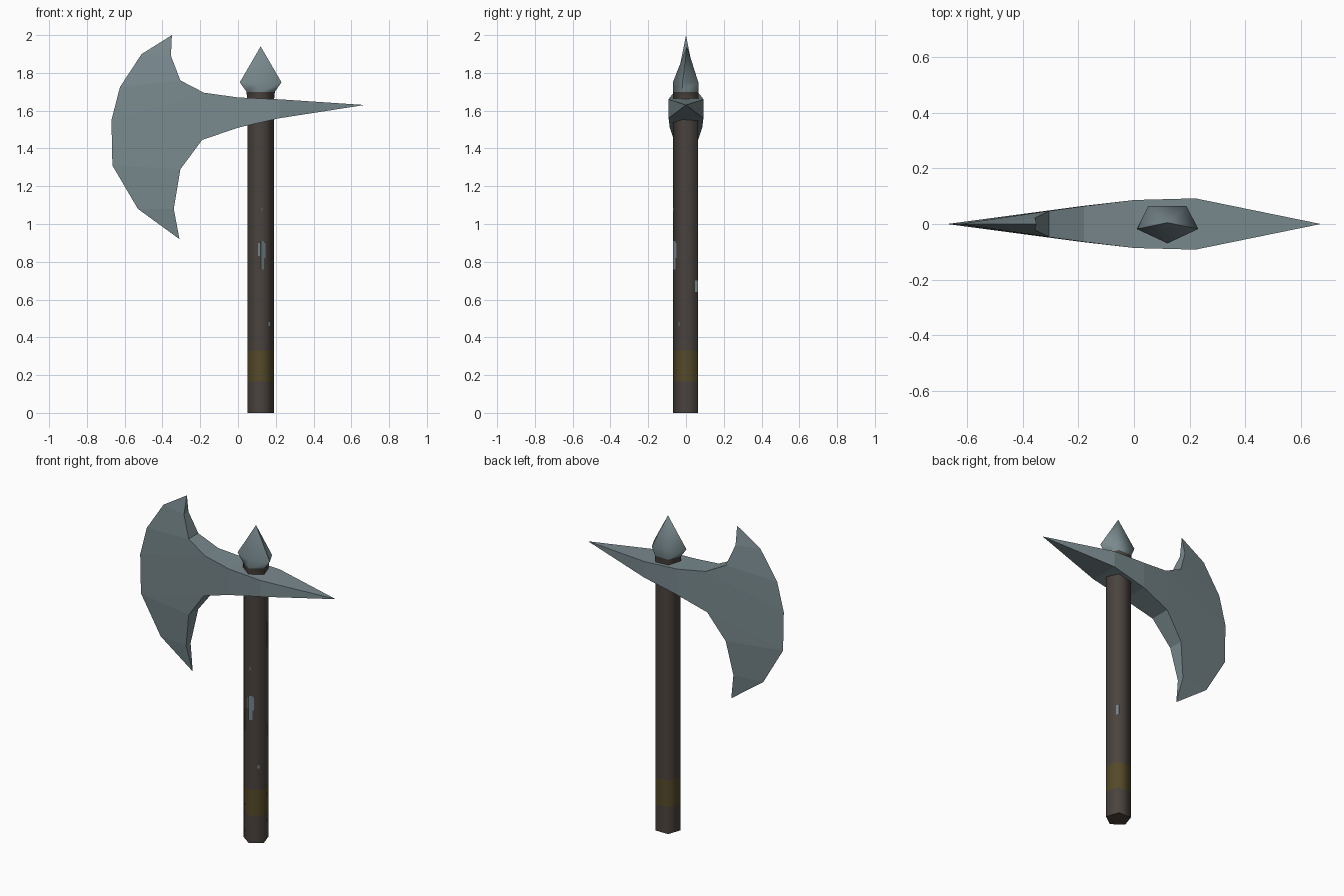
import bpy, bmesh, math
from mathutils import Vector

if "Cube" in bpy.data.objects:
    bpy.data.objects.remove(bpy.data.objects["Cube"])


def material(name, rgb):
    m = bpy.data.materials.new(name)
    m.diffuse_color = (*rgb, 1)
    m.use_nodes = True
    m.node_tree.nodes["Principled BSDF"].inputs["Base Color"].default_value = m.diffuse_color
    return m


STEEL = material("blue grey steel", (0.19, 0.25, 0.27))
WOOD = material("dark brown wood", (0.068, 0.056, 0.048))
BAND = material("dull gold", (0.09, 0.068, 0.022))
CX, CY = 0.12, 0.005      # shaft axis
R = 0.0735                # shaft radius


def finish(name, bm, mats, smooth=False):
    bmesh.ops.recalc_face_normals(bm, faces=bm.faces[:])
    me = bpy.data.meshes.new(name)
    bm.to_mesh(me)
    bm.free()
    for m in mats:
        me.materials.append(m)
    ob = bpy.data.objects.new(name, me)
    bpy.context.collection.objects.link(ob)
    if smooth:
        bpy.ops.object.select_all(action='DESELECT')
        ob.select_set(True)
        bpy.context.view_layer.objects.active = ob
        bpy.ops.object.shade_smooth_by_angle(angle=math.radians(80))
    return ob


def loft(name, rings, mats, slots):
    """Five-sided loft through (z, x radius, y radius); radius 0 makes a point."""
    bm = bmesh.new()
    prev = None
    for i, (z, rx, ry) in enumerate(rings):
        n = 5 if rx else 1
        cur = [bm.verts.new((CX + rx * math.cos(math.radians(-90 + 72 * k)),
                             CY + ry * math.sin(math.radians(-90 + 72 * k)), z)) for k in range(n)]
        if prev is None:
            bm.faces.new(cur).material_index = slots[0]
        else:
            for k in range(5):
                a, b = prev[k], prev[(k + 1) % 5]
                f = bm.faces.new((a, b, cur[0]) if n == 1 else (a, b, cur[(k + 1) % 5], cur[k]))
                f.material_index = slots[i - 1]
        prev = cur
    if len(prev) == 5:
        bm.faces.new(prev).material_index = slots[-1]
    finish(name, bm, mats, True)


# Shaft with a painted band
loft("shaft", [(z, R, R) for z in (0, 0.165, 0.33, 1.69)], [WOOD, BAND], [0, 1, 0])

# Pointed finial with a brown foot
loft("finial", [(1.66, 0.075, 0.0745), (1.7, 0.079, 0.0745), (1.75, 0.116, 0.0745), (1.94, 0, 0)],
     [STEEL, WOOD], [1, 0, 0])

# Axe head: sharp points have half thickness 0 and are shared by both sides
edge = [(-0.35, 2.0), (-0.51, 1.9), (-0.625, 1.725), (-0.67, 1.55),
        (-0.665, 1.31), (-0.53, 1.08), (-0.31, 0.92)]
upper = [(-0.355, 1.89, 0.022), (-0.305, 1.76, 0.047), (-0.18, 1.695, 0.064),
         (0, 1.67, 0.086), (0.22, 1.66, 0.092)]
lower = [(-0.34, 1.08, 0.022), (-0.305, 1.29, 0.047), (-0.19, 1.445, 0.064),
         (0, 1.51, 0.086), (0.22, 1.56, 0.092)]
bm = bmesh.new()
E = [bm.verts.new((x, 0, z)) for x, z in edge]
tip = bm.verts.new((0.67, 0, 1.63))
sides = []
for s in (-1, 1):
    U = [bm.verts.new((x, s * t, z)) for x, z, t in upper]
    L = [bm.verts.new((x, s * t, z)) for x, z, t in lower]
    sides.append((U, L))
    for f in [(E[0], E[1], U[0]), (E[1], E[2], U[1], U[0]), (E[2], E[3], U[2], U[1]),
              (E[3], E[4], L[2], U[2]), (E[4], L[1], L[2]), (E[4], E[5], L[0], L[1]),
              (E[5], E[6], L[0]), (U[4], L[4], tip)]:
        bm.faces.new(f)
    for k in range(2, 4):
        bm.faces.new((U[k], U[k + 1], L[k + 1], L[k]))
# Rims joining the two sides
for row, horn in ((0, E[0]), (1, E[6])):
    a, b = sides[0][row], sides[1][row]
    bm.faces.new((horn, a[0], b[0]))
    bm.faces.new((a[4], b[4], tip))
    for k in range(4):
        bm.faces.new((a[k], a[k + 1], b[k + 1], b[k]))
finish("axe_head", bm, [STEEL])

# Worn patches: thin plates on the shaft facets (facet angle, t range, z range)
bm = bmesh.new()
for ang, t0, t1, z0, z1 in [(-54, -0.043, -0.022, 0.76, 0.91), (-54, -0.022, -0.012, 0.82, 0.9),
                            (-126, 0.028, 0.043, 0.83, 0.9), (-54, -0.039, -0.033, 1.07, 1.085),
                            (18, 0.024, 0.042, 0.64, 0.7), (-54, 0.008, 0.018, 0.46, 0.48)]:
    a = math.radians(ang)
    n = Vector((math.cos(a), math.sin(a), 0))
    t = Vector((-math.sin(a), math.cos(a), 0))
    base = Vector((CX, CY, 0)) + n * (R * math.cos(math.radians(36)) + 0.001)
    bm.faces.new([bm.verts.new(base + t * u + Vector((0, 0, z)))
                  for u, z in ((t0, z0), (t1, z0), (t1, z1), (t0, z1))])
    bm.faces.ensure_lookup_table()
    bm.faces[-1].normal_update()
finish("worn_patches", bm, [STEEL])
